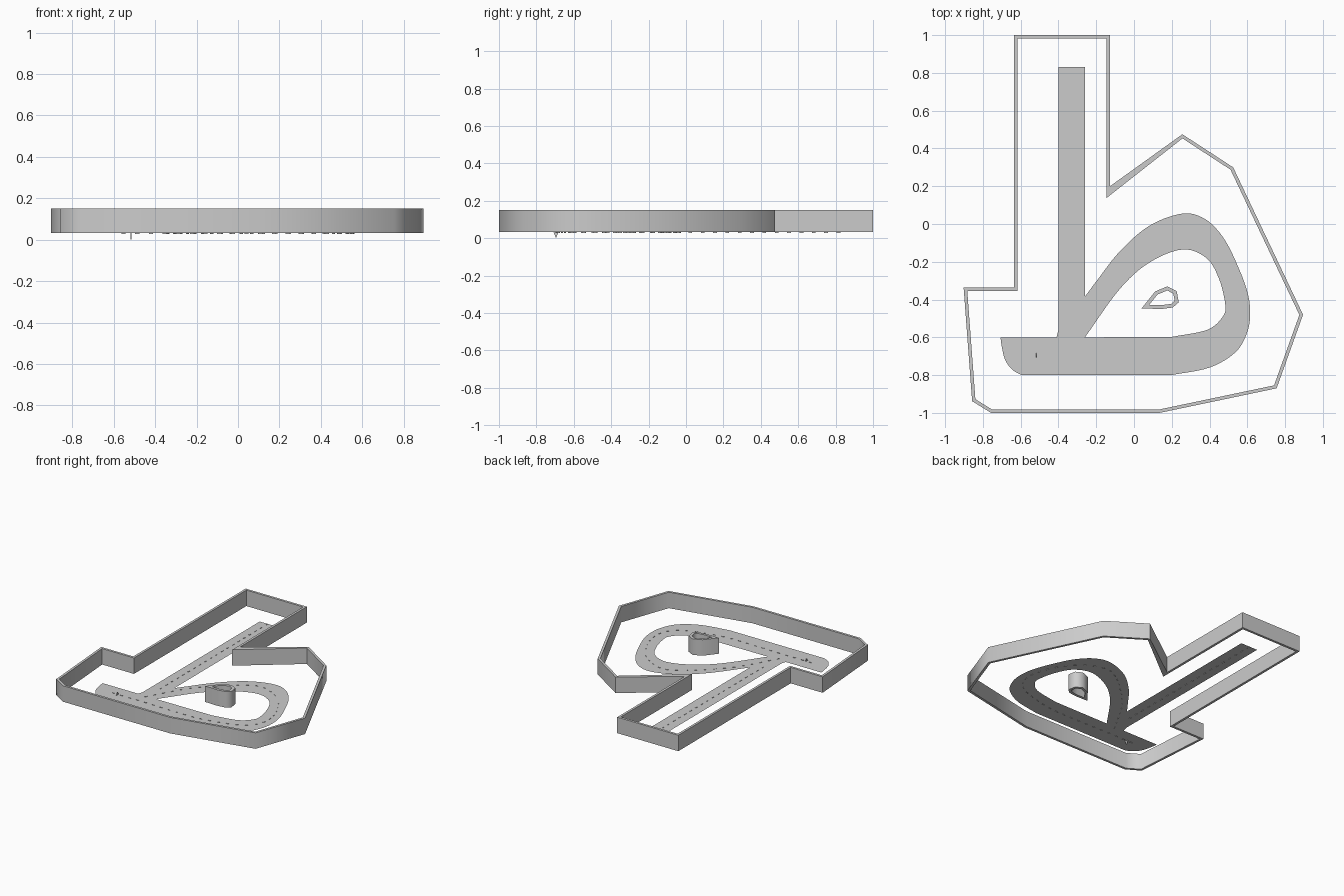
import bpy, bmesh, math
from mathutils import Vector

if "Cube" in bpy.data.objects:
    bpy.data.objects.remove(bpy.data.objects["Cube"])

Z0, Z1 = 0.032, 0.152


def spline(pts, n=6):
    """Smooth open path through pts (Catmull-Rom)."""
    p = [Vector(q) for q in pts]
    p = [2 * p[0] - p[1]] + p + [2 * p[-1] - p[-2]]
    out = []
    for i in range(1, len(p) - 2):
        a, b, c, d = p[i - 1:i + 3]
        for k in range(n):
            t = k / n
            out.append(0.5 * (2 * b + (c - a) * t + (2 * a - 5 * b + 4 * c - d) * t * t
                              + (3 * b - a - 3 * c + d) * t ** 3))
    return out + [p[-2]]


def inset(pts, w):
    """Mitred inward offset of a clockwise polygon."""
    p = [Vector(q) for q in pts]
    out = []
    for i, b in enumerate(p):
        d1 = (b - p[i - 1]).normalized()
        d2 = (p[(i + 1) % len(p)] - b).normalized()
        n1, n2 = Vector((d1.y, -d1.x)), Vector((d2.y, -d2.x))
        out.append(b + (n1 + n2) * w / (1 + n1.dot(n2)))
    return out


def plate(name, loops, z, half):
    """Filled outline with holes, optionally thickened by +-half."""
    cu = bpy.data.curves.new(name, 'CURVE')
    cu.dimensions, cu.fill_mode, cu.extrude = '2D', 'BOTH' if half else 'FRONT', half
    for loop in loops:
        s = cu.splines.new('POLY')
        s.points.add(len(loop) - 1)
        for pt, q in zip(s.points, loop):
            pt.co = (q[0], q[1], 0, 1)
        s.use_cyclic_u = True
    tmp = bpy.data.objects.new(name + "_outline", cu)
    bpy.context.collection.objects.link(tmp)
    bpy.context.view_layer.update()
    dg = bpy.context.evaluated_depsgraph_get()
    me = bpy.data.meshes.new_from_object(tmp.evaluated_get(dg))
    bpy.data.objects.remove(tmp)
    bm = bmesh.new()
    bm.from_mesh(me)
    bmesh.ops.remove_doubles(bm, verts=bm.verts, dist=1e-5)
    bmesh.ops.recalc_face_normals(bm, faces=bm.faces)
    if not half:
        bmesh.ops.reverse_faces(bm, faces=[f for f in bm.faces if f.normal.z < 0])
    bm.to_mesh(me)
    bm.free()
    ob = bpy.data.objects.new(name, me)
    ob.location.z = z
    bpy.context.collection.objects.link(ob)
    bpy.context.view_layer.objects.active = ob
    ob.select_set(True)
    bpy.ops.object.shade_smooth_by_angle(angle=math.radians(61))
    ob.select_set(False)
    return ob


# Outer barrier
outer = [(-.636, 1), (-.127, 1), (-.127, .2), (.256, .475), (.525, .3), (.895, -.48),
         (.755, -.87), (.135, -1), (-.757, -1), (-.857, -.938), (-.902, -.337), (-.636, -.337)]
inner = inset(outer, .018)
inner[2] = Vector((-.145, .138))
plate("outer_barrier", [outer, inner], (Z0 + Z1) / 2, (Z1 - Z0) / 2)

# Small barrier in the middle of the loop
island = [(.04, -.447), (.112, -.357), (.177, -.33), (.226, -.355), (.237, -.415),
          (.205, -.442), (.145, -.45)]
plate("inner_barrier", [island, inset(island, .02)], (Z0 + Z1) / 2, (Z1 - Z0) / 2)

# Road surface: straight, loop and rounded end
edge = [(-.41, -.6), (-.4, -.56), (-.4, .83), (-.26, .83)]
edge += spline([(-.26, -.385), (-.193, -.295), (-.076, -.146), (.08, -.01), (.256, .055),
                (.378, .025), (.478, -.08), (.557, -.24), (.603, -.37), (.615, -.48),
                (.597, -.58), (.536, -.68), (.4, -.76), (.198, -.8)])
edge += spline([(-.594, -.8), (-.646, -.77), (-.683, -.717), (-.7, -.65), (-.707, -.6)])
hole = spline([(-.26, -.6), (-.076, -.345), (.08, -.205), (.256, -.135), (.383, -.18),
               (.45, -.29), (.483, -.425), (.47, -.49), (.388, -.56), (.198, -.598)])
plate("road", [edge, hole], Z0, 0)

# Centre line dashes, marched along the two centre paths
paths = [[Vector((-.333, .815)), Vector((-.333, -.5))],
         spline([(-.34, -.61), (-.18, -.34), (0, -.155), (.125, -.06), (.24, -.03), (.4, -.11),
                 (.5, -.24), (.557, -.4), (.54, -.53), (.44, -.62), (.2, -.685), (0, -.695),
                 (-.3, -.69), (-.6, -.69)])]
bm = bmesh.new()
for path in paths:
    left = 0.0
    for a, b in zip(path, path[1:]):
        d = (b - a).normalized()
        length, s = (b - a).length, left
        while s < length:
            c = a + d * s
            n = Vector((-d.y, d.x)) * .0025
            t = d * .01
            rings = []
            for z in (Z0 - .004, Z0 + .003):
                rings.append([bm.verts.new((*q, z)) for q in
                              (c - t - n, c + t - n, c + t + n, c - t + n)])
            lo, hi = rings
            bm.faces.new(lo[::-1])
            bm.faces.new(hi)
            for i in range(4):
                j = (i + 1) % 4
                bm.faces.new((lo[i], lo[j], hi[j], hi[i]))
            s += .066
        left = s - length
me = bpy.data.meshes.new("centre_dashes")
bm.to_mesh(me)
bm.free()
bpy.context.collection.objects.link(bpy.data.objects.new("centre_dashes", me))

# Start marker: thin upright diamond through the road
marker = plate("start_marker", [[(0, -.026), (.013, .006), (0, .026), (-.013, .006)]], .026, .002)
marker.location.x, marker.location.y = -.517, -.695
marker.rotation_euler = (math.pi / 2, 0, math.pi / 2)
